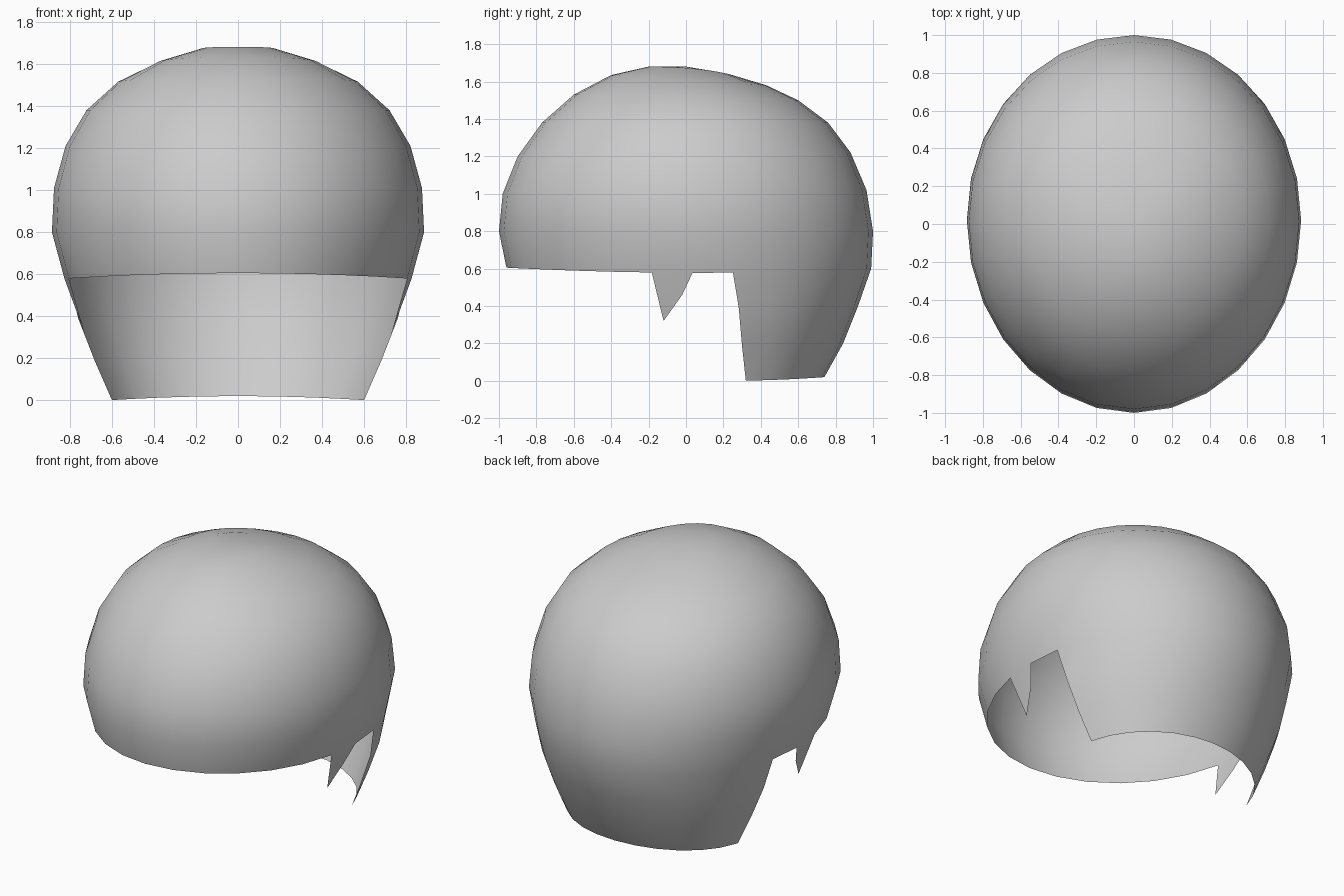
import bpy
import bmesh
from math import sin, cos, pi

default_cube = bpy.data.objects.get("Cube")
if default_cube:
    bpy.data.objects.remove(default_cube, do_unlink=True)

HALF_STEPS = 14      # columns from the middle of the back to the middle of the front
SKIRT_STEPS = 6      # columns covered by the long back part

# half width, front y, back y, front z, back z, extra z at the sides
DOME_RINGS = [
    (0.175, -0.2, 0.23, 1.68, 1.64, 0.01),
    (0.38, -0.4, 0.43, 1.635, 1.58, 0),
    (0.57, -0.6, 0.6, 1.53, 1.5, 0),
    (0.72, -0.77, 0.76, 1.38, 1.38, 0),
    (0.82, -0.9, 0.88, 1.2, 1.22, 0),
    (0.875, -0.98, 0.965, 1, 1.02, 0),
    (0.885, -1, 1, 0.8, 0.8, 0),
    (0.825, -0.96, 0.99, 0.605, 0.6, -0.025),
]
SKIRT_RINGS = [
    (0.78, -0.77, 0.92, 0.4, 0.4, -0.01),
    (0.7, -0.6, 0.84, 0.2, 0.2, -0.01),
    (0.615, -0.39, 0.74, 0.02, 0.02, -0.02),
]


def add_ring(bm, ring, steps):
    """Add half an oval of vertices, running from the back to the front."""
    width, front_y, back_y, front_z, back_z, side_z = ring
    verts = []
    for step in range(steps + 1):
        angle = pi * step / HALF_STEPS
        blend = (1 + cos(angle)) / 2
        side = sin(angle) ** 2
        x = 0 if step in (0, HALF_STEPS) else width * sin(angle)
        y = front_y + (back_y - front_y) * blend + 0.02 * side
        z = front_z + (back_z - front_z) * blend + side_z * side
        verts.append(bm.verts.new((x, y, z)))
    return verts


def bridge(bm, upper, lower):
    """Join two rings with quads as far as the shorter one reaches."""
    for step in range(min(len(upper), len(lower)) - 1):
        bm.faces.new((upper[step], upper[step + 1], lower[step + 1], lower[step]))


bm = bmesh.new()

# Crown and dome
crown = bm.verts.new((0, 0, 1.68))
rings = [add_ring(bm, ring, HALF_STEPS) for ring in DOME_RINGS]
for step in range(HALF_STEPS):
    bm.faces.new((crown, rings[0][step + 1], rings[0][step]))

# Long back skirt
rim = rings[-1]
rings += [add_ring(bm, ring, SKIRT_STEPS) for ring in SKIRT_RINGS]
for upper, lower in zip(rings, rings[1:]):
    bridge(bm, upper, lower)

# Pointed lock in front of each ear
lock_tip = bm.verts.new((0.73, -0.12, 0.32))
lock_bend = bm.verts.new((0.78, -0.02, 0.46))
bm.faces.new((rim[SKIRT_STEPS + 1], rim[SKIRT_STEPS + 2], lock_tip, lock_bend))

for face in bm.faces:
    face.smooth = True
mesh = bpy.data.meshes.new("hair_shell")
bm.to_mesh(mesh)
bm.free()

hair = bpy.data.objects.new("hair_shell", mesh)
bpy.context.collection.objects.link(hair)
mirror = hair.modifiers.new("mirror_sides", 'MIRROR')
mirror.use_axis[0] = True
mirror.use_clip = True

# Plain grey
grey = bpy.data.materials.new("plain_grey")
grey.use_nodes = True
colour = (0.6, 0.6, 0.6, 1)
grey.diffuse_color = colour
grey.node_tree.nodes["Principled BSDF"].inputs["Base Color"].default_value = colour
mesh.materials.append(grey)
